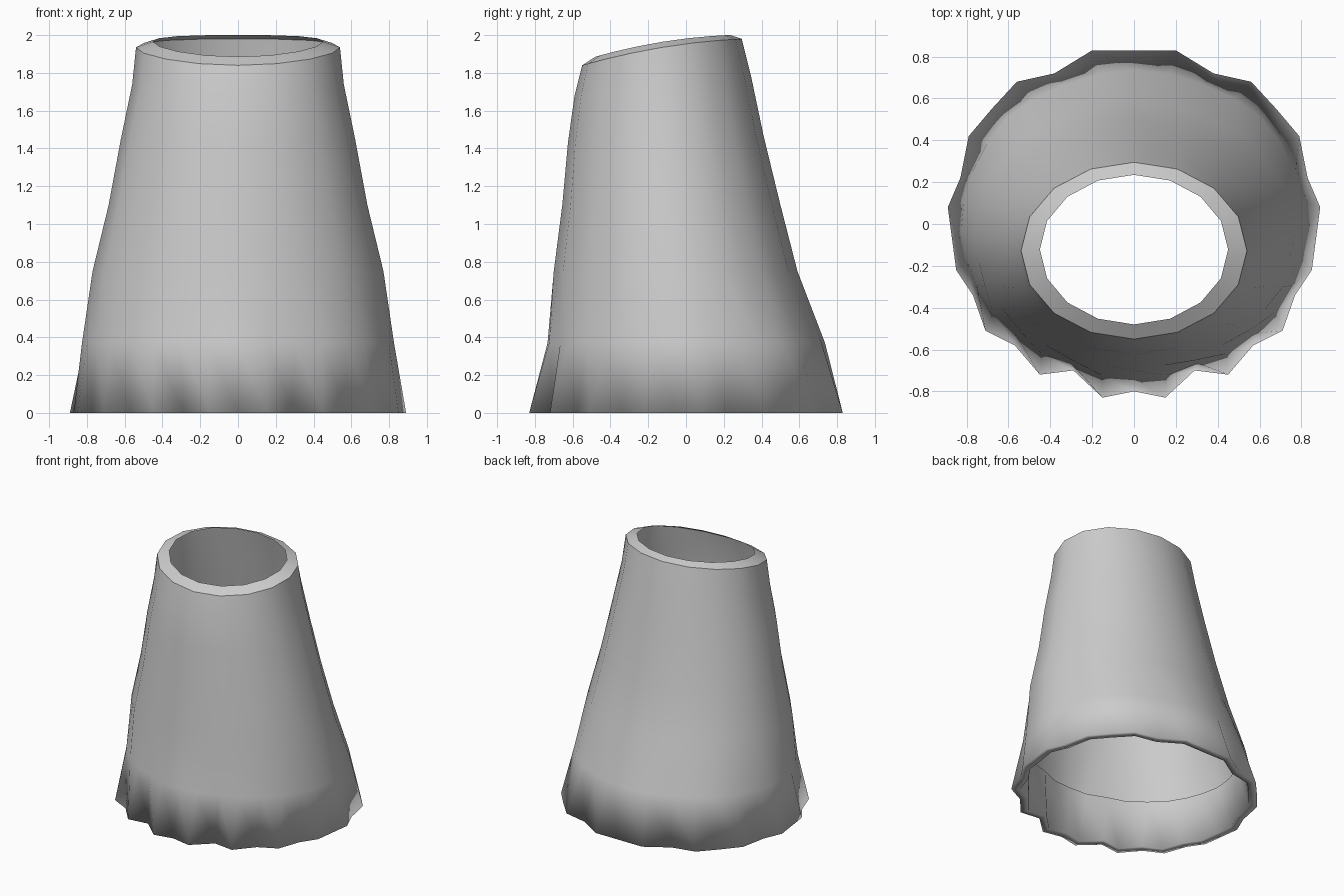
import bpy, bmesh, math
from mathutils import Vector

if "Cube" in bpy.data.objects:
    bpy.data.objects.remove(bpy.data.objects["Cube"])

N = 32  # points around the skirt

cloth = bpy.data.materials.new("plain_grey_cloth")
cloth.diffuse_color = (0.6, 0.6, 0.6, 1)
cloth.use_nodes = True
cloth.node_tree.nodes["Principled BSDF"].inputs["Base Color"].default_value = cloth.diffuse_color

# Right half of the fluted hem, from back centre to front centre
HALF_HEM = [(0, .83), (.2, .83), (.38, .72), (.56, .68), (.68, .55), (.79, .42),
            (.83, .22), (.89, .08), (.87, -.07), (.85, -.22), (.77, -.34),
            (.71, -.51), (.57, -.58), (.45, -.72), (.29, -.70), (.15, -.83), (0, -.80)]
HEM = [Vector((x, y, 0)) for x, y in HALF_HEM]
HEM += [Vector((-x, y, 0)) for x, y in HALF_HEM[-2:0:-1]]


def ring(half_width, front, back, z, tilt=0.0, bow=0.0):
    """Sixteen-sided oval, split at edge midpoints, tilted up toward the back."""
    corners = []
    for i in range(N // 2):
        a = 4 * math.pi * i / N
        c = math.cos(a)
        corners.append(Vector((half_width * math.sin(a),
                               (front + back) / 2 + (back - front) / 2 * c,
                               z + tilt * c - bow * c * c)))
    points = []
    for i, p in enumerate(corners):
        points += [p, (p + corners[(i + 1) % len(corners)]) / 2]
    return points


def inset(points, amount, z):
    """Copy of a ring pulled toward the middle."""
    return [Vector((p.x, p.y, 0)) * (1 - amount / Vector((p.x, p.y)).length)
            + Vector((0, 0, z)) for p in points]


# Lower wall keeps a trace of the flutes
knee = [p.lerp(Vector((h.x * .93, h.y * .9, p.z)), .35)
        for p, h in zip(ring(.835, -.74, .73, .37), HEM)]

rings = [
    inset(knee, .03, .36),                       # top of inner hem facing
    inset(HEM, .06, .0),                         # inner hem edge
    HEM,                                         # outer hem edge
    knee,
    ring(.77, -.70, .59, .75),
    ring(.685, -.655, .50, 1.1),
    ring(.62, -.625, .41, 1.45, .02),
    ring(.56, -.59, .345, 1.74, .05, .01),
    ring(.54, -.55, .295, 1.935, .07, .025),     # outer waist edge
    ring(.45, -.48, .235, 1.965, .0575, .022),   # inner waist edge
]

# Loft the rings into the skirt
bm = bmesh.new()
loops = [[bm.verts.new(p) for p in r] for r in rings]
for k in range(len(loops) - 1):
    for i in range(N):
        j = (i + 1) % N
        f = bm.faces.new((loops[k][i], loops[k + 1][i], loops[k + 1][j], loops[k][j]))
        f.smooth = True
        f.normal_flip()
# Outward-facing check on one wall face
bm.normal_update()
wall = loops[4][0].link_faces[0]
if wall.normal.dot(wall.calc_center_median()) < 0:
    bmesh.ops.reverse_faces(bm, faces=bm.faces[:])
# Crisp waist edge
for i in range(N):
    bm.edges.get((loops[8][i], loops[8][(i + 1) % N])).smooth = False

mesh = bpy.data.meshes.new("skirt")
bm.to_mesh(mesh)
bm.free()
mesh.materials.append(cloth)
skirt = bpy.data.objects.new("skirt", mesh)
bpy.context.collection.objects.link(skirt)
